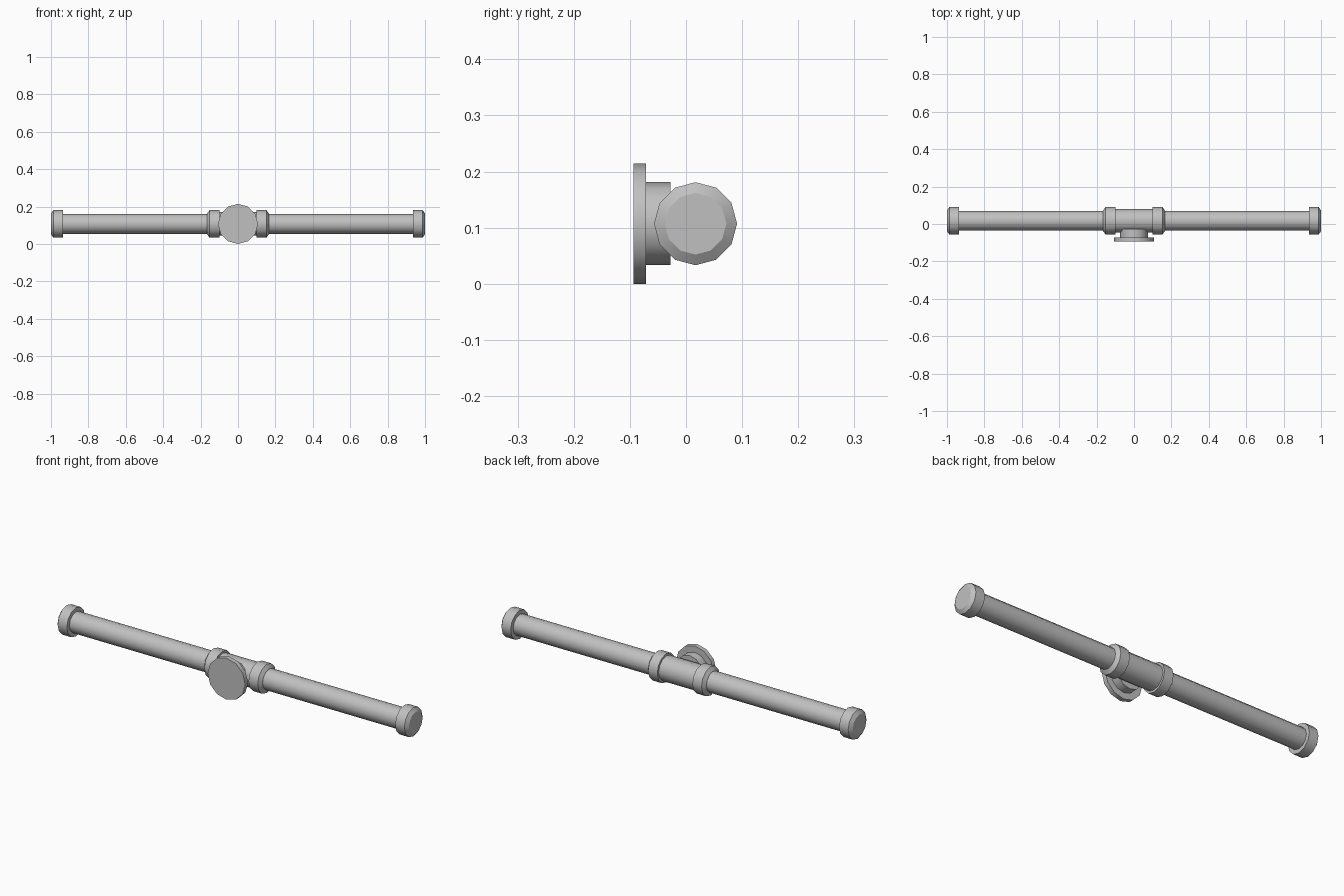
import bpy
import bmesh
import math
from mathutils import Matrix

cube = bpy.data.objects.get("Cube")
if cube:
    bpy.data.objects.remove(cube, do_unlink=True)

SIDES = 12
AXIS_Y, AXIS_Z = 0.017, 0.107
PIPE_R, BODY_R, COLLAR_R, RIM_R, FLANGE_R = 0.053, 0.063, 0.074, 0.055, 0.107

metal = bpy.data.materials.new("light grey metal")
metal.use_nodes = True
GREY = (0.53, 0.53, 0.53, 1)
metal.diffuse_color = GREY
metal.node_tree.nodes["Principled BSDF"].inputs["Base Color"].default_value = GREY


def turned(name, profile, direction):
    """Closed round part from (distance along direction, radius) pairs."""
    bm = bmesh.new()
    rings = []
    for dist, radius in profile:
        ring = []
        for i in range(SIDES):
            a = math.tau * i / SIDES
            ring.append(bm.verts.new((radius * math.cos(a), radius * math.sin(a), dist)))
        rings.append(ring)
    for low, high in zip(rings, rings[1:]):
        for i in range(SIDES):
            j = (i + 1) % SIDES
            bm.faces.new((low[i], low[j], high[j], high[i]))
    bm.faces.new(rings[0])
    bm.faces.new(rings[-1])
    turn = {
        "left": Matrix.Rotation(math.pi / 2, 4, "Y"),
        "right": Matrix.Rotation(-math.pi / 2, 4, "Y"),
        "front": Matrix.Rotation(math.pi / 2, 4, "X"),
    }[direction]
    bm.transform(Matrix.Translation((0, AXIS_Y, AXIS_Z)) @ turn)
    bmesh.ops.recalc_face_normals(bm, faces=bm.faces)
    mesh = bpy.data.meshes.new(name)
    bm.to_mesh(mesh)
    bm.free()
    mesh.materials.append(metal)
    obj = bpy.data.objects.new(name, mesh)
    bpy.context.collection.objects.link(obj)
    bpy.ops.object.select_all(action="DESELECT")
    obj.select_set(True)
    bpy.context.view_layer.objects.active = obj
    bpy.ops.object.shade_smooth_by_angle(angle=math.radians(35))
    return obj


# Tee fitting in the middle
turned("tee_body", [(-0.12, BODY_R), (0.12, BODY_R)], "left")
turned("branch_collar", [(0.045, COLLAR_R), (0.09, COLLAR_R)], "front")
turned("wall_flange", [(0.088, FLANGE_R), (0.111, FLANGE_R)], "front")

# Matching arm on each side: chamfered collar, pipe and end cap
for side in ("left", "right"):
    turned(side + "_collar",
           [(0.1, COLLAR_R), (0.152, COLLAR_R), (0.165, RIM_R)], side)
    turned(side + "_pipe", [(0.14, PIPE_R), (0.96, PIPE_R)], side)
    turned(side + "_end_cap",
           [(0.935, COLLAR_R), (0.987, COLLAR_R), (1.0, RIM_R)], side)
